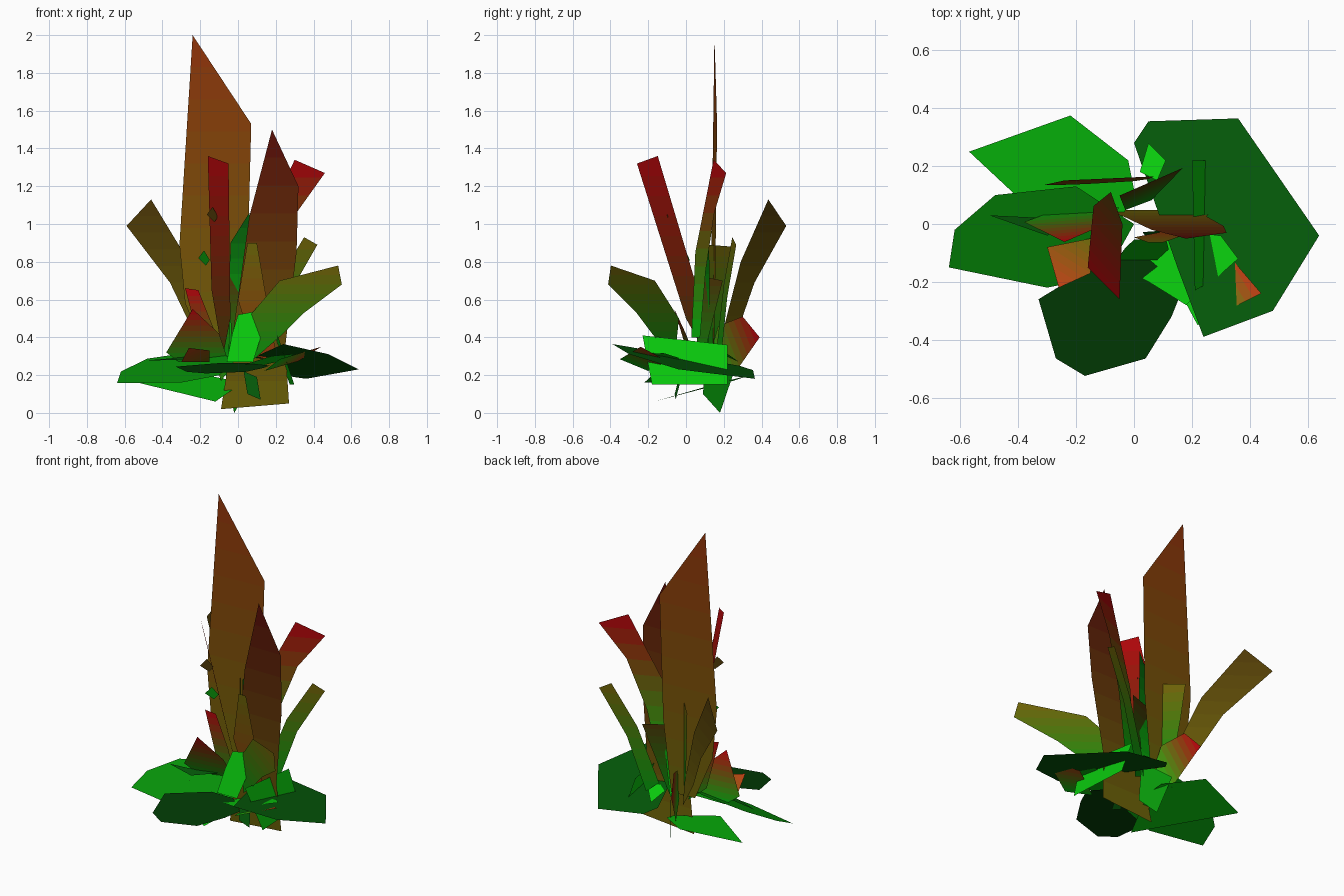
import bpy, bmesh
from mathutils import Vector

GREEN = (0.07, 0.78, 0.08)
MID = (0.06, 0.58, 0.07)
DARK = (0.05, 0.36, 0.07)
DEEP = (0.03, 0.24, 0.05)
OLIVE = (0.42, 0.38, 0.06)
BROWN = (0.56, 0.22, 0.07)
UMBER = (0.32, 0.24, 0.06)
RED = (0.68, 0.06, 0.07)
ORANGE = (0.72, 0.26, 0.10)
MAROON = (0.36, 0.09, 0.06)


def material(col):
    key = "tint_%02d_%02d_%02d" % tuple(round(c * 99) for c in col)
    m = bpy.data.materials.get(key)
    if not m:
        m = bpy.data.materials.new(key)
        m.diffuse_color = [c ** 2.2 for c in col] + [1]
    return m


def sheet(name, pts, root, tip, axis, bands):
    """Flat polygon, cut into bands that fade from root colour to tip colour."""
    bm = bmesh.new()
    bm.faces.new([bm.verts.new(p) for p in pts])
    axis = Vector(axis)
    vals = [Vector(p).dot(axis) for p in pts]
    lo, hi = min(vals), max(vals)
    for i in range(1, bands):
        bmesh.ops.bisect_plane(bm, geom=bm.verts[:] + bm.edges[:] + bm.faces[:],
                               plane_co=axis * ((lo + (hi - lo) * i / bands) / axis.length_squared),
                               plane_no=axis)
    for f in bm.faces:
        t = (f.calc_center_median().dot(axis) - lo) / (hi - lo)
        f.material_index = min(bands - 1, int(t * bands))
    me = bpy.data.meshes.new(name)
    bm.to_mesh(me)
    bm.free()
    for i in range(bands):
        t = i / max(1, bands - 1)
        me.materials.append(material([a + (b - a) * t for a, b in zip(root, tip)]))
    bpy.context.collection.objects.link(bpy.data.objects.new(name, me))


def blade(name, plane, outline, root, tip, bands=10, axis=(0, 0, 1)):
    """Upright blade: x,z outline lying on y = a + b*x + c*z."""
    a, b, c = plane
    sheet(name, [(x, a + b * x + c * z, z) for x, z in outline], root, tip, axis, bands)


def leaf(name, plane, outline, root, tip=None, axis=(1, 0, 0), bands=8):
    """Low leaf: x,y outline lying on z = a + b*x + c*y."""
    a, b, c = plane
    sheet(name, [(x, y, a + b * x + c * y) for x, y in outline],
          root, tip or root, axis, bands if tip else 1)


# Tall upright blades
blade("tall_blade", (0.145, 0.06, 0.01),
      [(-0.24, 2.0), (0.07, 1.53), (0.05, 0.75), (0.0, 0.3), (-0.16, 0.3), (-0.28, 0.58), (-0.31, 0.89)],
      OLIVE, BROWN)
blade("second_blade", (0.05, 0, -0.067),
      [(0.18, 1.5), (0.32, 1.2), (0.31, 0.85), (0.25, 0.35), (0.27, 0.05), (-0.09, 0.02), (-0.03, 0.4), (0.06, 1.04)],
      OLIVE, MAROON)
blade("red_front_blade", (0.12, -1.12, -0.33),
      [(-0.16, 1.36), (-0.05, 1.32), (-0.04, 0.5), (-0.08, 0.3), (-0.14, 0.65)], UMBER, RED)
blade("red_right_blade", (0.02, 0.42, 0),
      [(0.30, 1.34), (0.46, 1.27), (0.31, 1.06), (0.2, 0.75), (0.13, 0.4), (0.02, 0.4), (0.07, 0.85)],
      GREEN, RED)
blade("green_centre_blade", (0.11, 0.2, 0),
      [(0.06, 1.06), (0.07, 0.6), (0.03, 0.25), (-0.05, 0.3), (-0.04, 0.9)], GREEN, DARK)

# Spreading blades
blade("left_blade", (0.1, -0.73, 0),
      [(-0.46, 1.13), (-0.59, 0.99), (-0.36, 0.69), (-0.25, 0.46), (-0.1, 0.25), (-0.12, 0.4), (-0.26, 0.8)],
      OLIVE, UMBER)
blade("right_blade", (0, -0.75, 0),
      [(0.53, 0.78), (0.55, 0.68), (0.35, 0.53), (0.24, 0.42), (0.08, 0.28), (0.05, 0.5), (0.22, 0.7)],
      MID, OLIVE)
blade("slim_right_blade", (0.14, 0.3, 0),
      [(0.35, 0.93), (0.42, 0.89), (0.26, 0.61), (0.15, 0.28), (0.07, 0.33), (0.2, 0.68)], MID, OLIVE)

# Inner blades
blade("olive_centre_blade", (-0.01, 0, -0.06),
      [(0.05, 0.9), (0.1, 0.9), (0.16, 0.55), (0.21, 0.27), (0.09, 0.3), (0.0, 0.6)], BROWN, OLIVE)
blade("bright_centre_blade", (-0.2, 0, 0.28),
      [(0.0, 0.52), (0.11, 0.54), (0.12, 0.4), (0.08, 0.27), (-0.06, 0.27), (-0.03, 0.42)], GREEN, GREEN, 1)
blade("back_olive_blade", (0.05, -1.08, 0),
      [(-0.06, 0.89), (-0.18, 0.88), (-0.16, 0.65), (-0.12, 0.28), (-0.04, 0.28), (-0.05, 0.65)], MID, OLIVE)
blade("back_dark_blade", (0.02, 0.45, 0.14),
      [(-0.05, 0.72), (0.17, 0.7), (0.12, 0.5), (0.06, 0.25), (-0.03, 0.3)], MID, UMBER)
blade("red_back_blade", (0.05, -2.0, 0),
      [(-0.17, 0.4), (-0.125, 0.51), (-0.06, 0.46), (-0.03, 0.25), (-0.09, 0.17)], GREEN, RED, 10, (-0.5, 1, 0.5))
blade("red_left_blade", (0.1, 0.1, 0),
      [(-0.28, 0.66), (-0.21, 0.65), (-0.13, 0.45), (-0.08, 0.25), (-0.2, 0.35)], MID, RED)
blade("red_diamond_blade", (0.16, 0.1, -0.36),
      [(-0.24, 0.55), (-0.1, 0.42), (-0.05, 0.27), (-0.3, 0.26), (-0.38, 0.32)], MID, RED)
blade("dark_front_blade", (-0.1, 0.2, 0.3),
      [(0.03, 0.22), (0.1, 0.19), (0.12, 0.07), (0.05, 0.1)], DARK, DARK, 1)
blade("bottom_tip_blade", (0.15, -1.5, 0),
      [(-0.02, 0.0), (0.04, 0.1), (0.03, 0.35), (-0.07, 0.22)], MID, MID, 1)
for i, (x, z, c) in enumerate([(-0.135, 1.05, UMBER), (-0.18, 0.82, MID)]):
    blade("small_flake_%d" % (i + 1), (-0.01 + 0.15 * i, 0.8, 0),
          [(x - 0.03, z), (x, z + 0.04), (x + 0.03, z - 0.01), (x + 0.01, z - 0.04)], c, c, 1)

# Broad low leaves
leaf("right_leaf", (0.312, -0.141, -0.221),
     [(0.05, 0.355), (0.36, 0.365), (0.64, -0.04), (0.48, -0.3), (0.24, -0.39), (0.15, -0.15), (0.0, 0.28)], DARK)
leaf("front_leaf", (0.28, 0.0, 0.135),
     [(-0.33, -0.26), (-0.27, -0.465), (-0.17, -0.525), (0.04, -0.465), (0.13, -0.32), (0.17, -0.22),
      (0.05, -0.12), (-0.1, -0.12)], DEEP)
leaf("left_leaf", (0.29, 0.1, 0.45),
     [(-0.64, -0.15), (-0.62, -0.02), (-0.48, 0.1), (-0.2, 0.13), (0.0, 0.0), (-0.1, -0.18), (-0.3, -0.22)], MID)
leaf("back_left_leaf", (0.109, 0.015, 0.278),
     [(-0.57, 0.25), (-0.12, -0.17), (0.0, 0.12), (-0.02, 0.22), (-0.22, 0.375)], GREEN)
leaf("bright_right_leaf", (0.22, 0.22, -0.15),
     [(-0.03, -0.15), (0.18, -0.28), (0.36, -0.12), (0.3, -0.04), (0.1, -0.02)], GREEN)
# Steep leaf facing right, with y,z outline
sheet("steep_right_leaf", [(0.34 - 0.06 * y - 0.35 * z, y, z) for y, z in
                           [(-0.23, 0.41), (-0.18, 0.15), (0.22, 0.15), (0.22, 0.36)]],
      GREEN, GREEN, (0, 0, 1), 1)

# Smaller low leaves
leaf("orange_tip_leaf", (0.126, 0.4, -0.2),
     [(0.14, -0.2), (0.22, -0.35), (0.44, -0.24), (0.32, -0.1)], GREEN, ORANGE, (0.8, 0.5, 0))
leaf("orange_left_leaf", (0.26, 0.1, -0.5),
     [(-0.3, -0.08), (-0.15, -0.05), (-0.15, -0.17), (-0.26, -0.22)], OLIVE, ORANGE, (-0.5, -0.8, 0))
leaf("dark_left_leaf", (0.32, 0.1, 0.2),
     [(-0.5, 0.03), (-0.3, 0.02), (-0.15, 0.03), (-0.3, -0.04)], DARK)
leaf("back_leaf", (0.4, 0.2, -0.5),
     [(0.05, 0.28), (0.11, 0.22), (0.08, 0.15), (0.02, 0.18)], GREEN)
